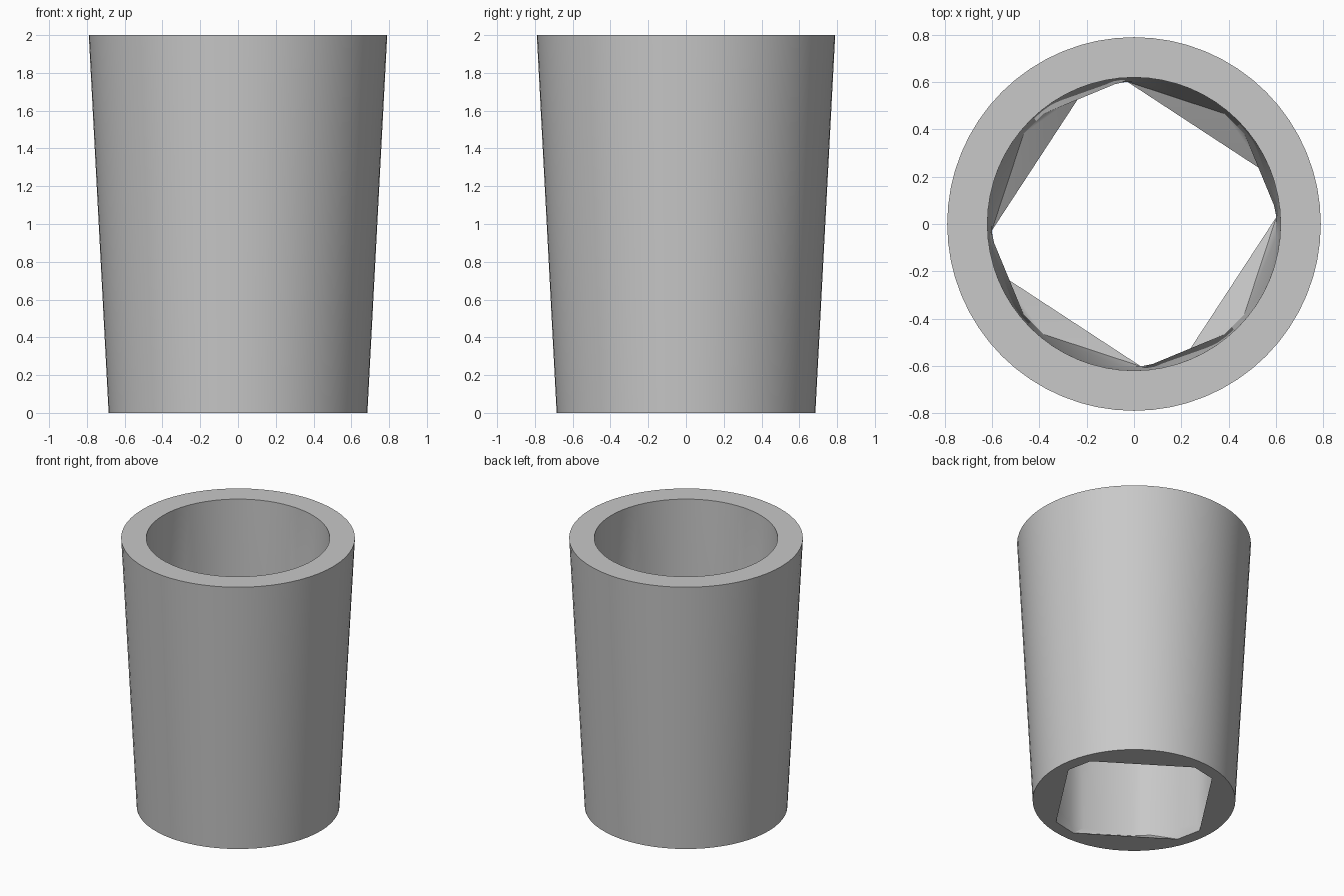
import bpy, bmesh
from math import cos, sin, radians, pi

cube = bpy.data.objects.get("Cube")
if cube:
    bpy.data.objects.remove(cube, do_unlink=True)

grey = bpy.data.materials.new("plain grey")
grey.use_nodes = True
grey.diffuse_color = (0.58, 0.58, 0.58, 1)
grey.node_tree.nodes["Principled BSDF"].inputs["Base Color"].default_value = grey.diffuse_color

bm = bmesh.new()


def ring(degrees, radius, z):
    """A closed loop of (angle, vertex) pairs at one height."""
    angles = sorted(radians(d % 360) for d in degrees)
    return [(a, bm.verts.new((radius * cos(a), radius * sin(a), z))) for a in angles]


def at(loop, i):
    """Angle and vertex at i, with the angle unwrapped past a full turn."""
    a, v = loop[i % len(loop)]
    return a + 2 * pi * (i // len(loop)), v


def stitch(low, high):
    """Join two loops of any vertex counts with triangles."""
    i = j = 0
    while i < len(low) or j < len(high):
        (a0, v0), (a1, v1) = at(low, i), at(low, i + 1)
        (b0, w0), (b1, w1) = at(high, j), at(high, j + 1)
        if j == len(high) or (i < len(low) and a0 + a1 <= b0 + b1):
            bm.faces.new((v0, v1, w0))
            i += 1
        else:
            bm.faces.new((v0, w1, w0))
            j += 1


circle = [360 * k / 64 for k in range(64)]
outer_bottom = ring(circle, 0.685, 0)
outer_top = ring(circle, 0.79, 2)
bore_top = ring(circle, 0.62, 2)

# Bore narrows to an octagon with clipped corners just above the base
bore_bottom = ring([45 * k + s * 5.7 for k in range(8) for s in (-1, 1)], 0.603, 0.07)

# Base opening: four long straight sides joined by short ones
opening = ring([90 * k + d for k in range(4) for d in (2.8, 20.8)], 0.603, 0)

# Outer wall, rim, bore, lip and underside
loops = [outer_bottom, outer_top, bore_top, bore_bottom, opening, outer_bottom]
for low, high in zip(loops, loops[1:]):
    stitch(low, high)
bmesh.ops.recalc_face_normals(bm, faces=bm.faces[:])

mesh = bpy.data.meshes.new("tapered_sleeve")
bm.to_mesh(mesh)
bm.free()
mesh.materials.append(grey)
sleeve = bpy.data.objects.new("tapered_sleeve", mesh)
bpy.context.collection.objects.link(sleeve)

bpy.ops.object.select_all(action="DESELECT")
sleeve.select_set(True)
bpy.context.view_layer.objects.active = sleeve
bpy.ops.object.shade_smooth_by_angle(angle=radians(30))
